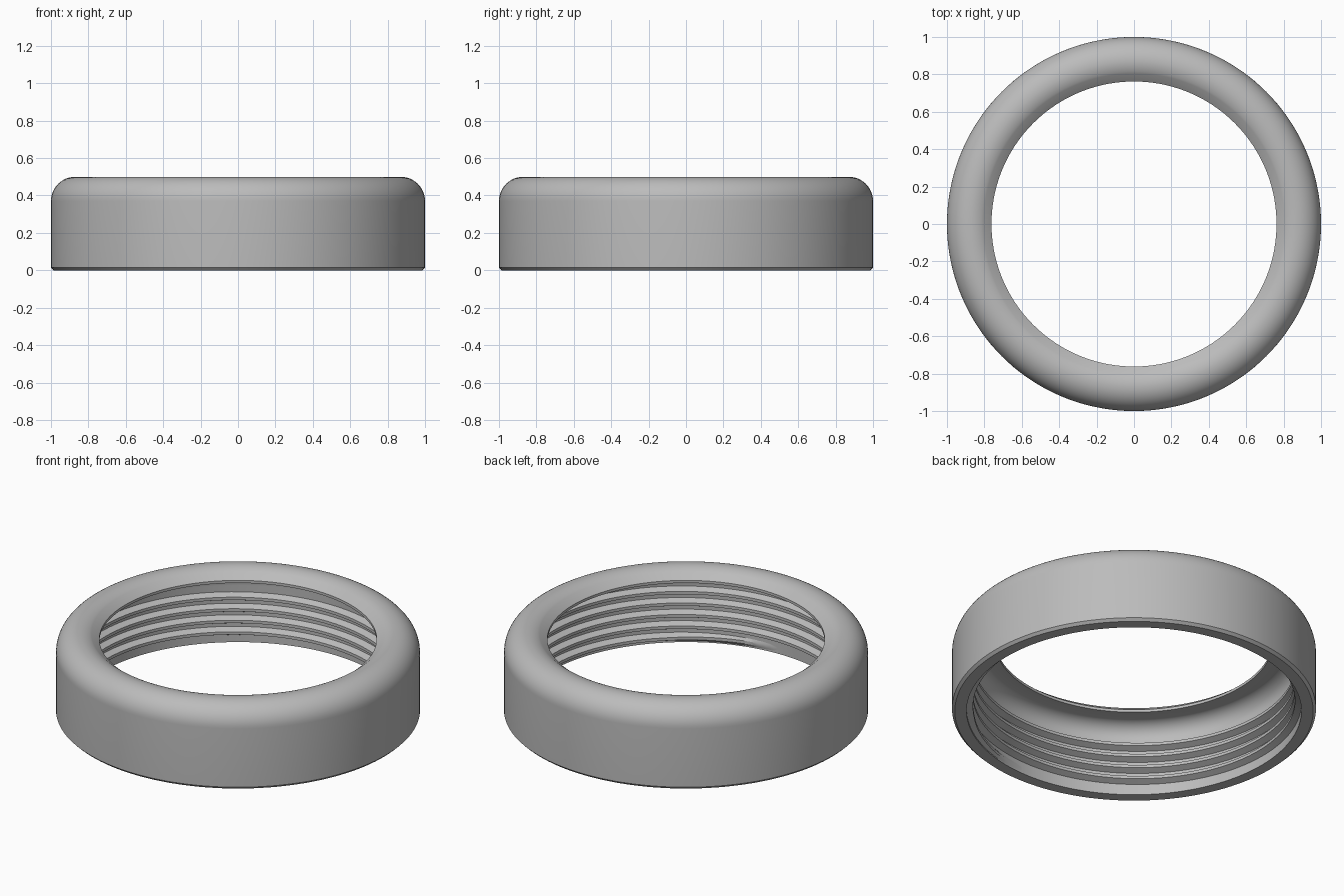
import bpy, bmesh
from math import sin, cos, pi, radians

cube = bpy.data.objects.get("Cube")
if cube:
    bpy.data.objects.remove(cube, do_unlink=True)

SEGMENTS = 144
BORE, CREST = 0.92, 0.885
PITCH, TURNS = 0.07, 4.4

grey = bpy.data.materials.new("plain grey")
grey.use_nodes = True
colour = (0.5, 0.5, 0.5, 1)
grey.diffuse_color = colour
grey.node_tree.nodes["Principled BSDF"].inputs["Base Color"].default_value = colour


def arc(cx, cz, r, start, end, steps):
    """Points (radius, height) along a circular arc, in degrees."""
    angles = [radians(start + (end - start) * i / steps) for i in range(steps + 1)]
    return [(cx + r * cos(a), cz + r * sin(a)) for a in angles]


def sweep(name, rings, closed):
    """Skin a list of equal-length rings of points into an object."""
    bm = bmesh.new()
    verts = [[bm.verts.new(p) for p in ring] for ring in rings]
    n = len(verts[0])
    for i in range(len(verts) if closed else len(verts) - 1):
        a, b = verts[i], verts[(i + 1) % len(verts)]
        for j in range(n):
            k = (j + 1) % n
            bm.faces.new((a[j], b[j], b[k], a[k]))
    if not closed:
        bm.faces.new(verts[0])
        bm.faces.new(verts[-1])
    bmesh.ops.recalc_face_normals(bm, faces=bm.faces)
    mesh = bpy.data.meshes.new(name)
    bm.to_mesh(mesh)
    bm.free()
    obj = bpy.data.objects.new(name, mesh)
    bpy.context.collection.objects.link(obj)
    mesh.materials.append(grey)
    bpy.ops.object.select_all(action="DESELECT")
    obj.select_set(True)
    bpy.context.view_layer.objects.active = obj
    bpy.ops.object.shade_smooth_by_angle(angle=radians(25))
    return obj


# Ring body: chamfered foot, rounded shoulder, inward sloping lip, curved underside
profile = [(BORE, 0), (0.985, 0), (1, 0.015)]
profile += arc(0.87, 0.37, 0.13, 0, 90, 12)
profile += arc(0.87, 0.37, 0.13, 95, 120, 5)
profile += [(0.762, 0.448), (0.762, 0.432)]
profile += arc(0.83, 0.345, 0.09, 82, 0, 10)
rings = []
for i in range(SEGMENTS):
    t = 2 * pi * i / SEGMENTS
    rings.append([(r * cos(t), r * sin(t), z) for r, z in profile])
sweep("ring_body", rings, True)

# Internal screw thread: trapezoid section along a helix, fading at both ends
section = [(0, -0.375), (1, -0.125), (1, 0.125), (0, 0.375)]
rings = []
steps = int(SEGMENTS * TURNS)
for i in range(steps + 1):
    turn = i / SEGMENTS
    t = 2 * pi * turn - pi / 2
    fade = max(0.02, min(1, turn / 0.12, (TURNS - turn) / 0.12))
    ring = []
    for depth, offset in section:
        r = BORE + 0.002 - (BORE + 0.002 - CREST) * depth * fade
        z = max(0.002, 0.028 + PITCH * (turn + offset))
        ring.append((r * cos(t), r * sin(t), z))
    rings.append(ring)
sweep("screw_thread", rings, False)
